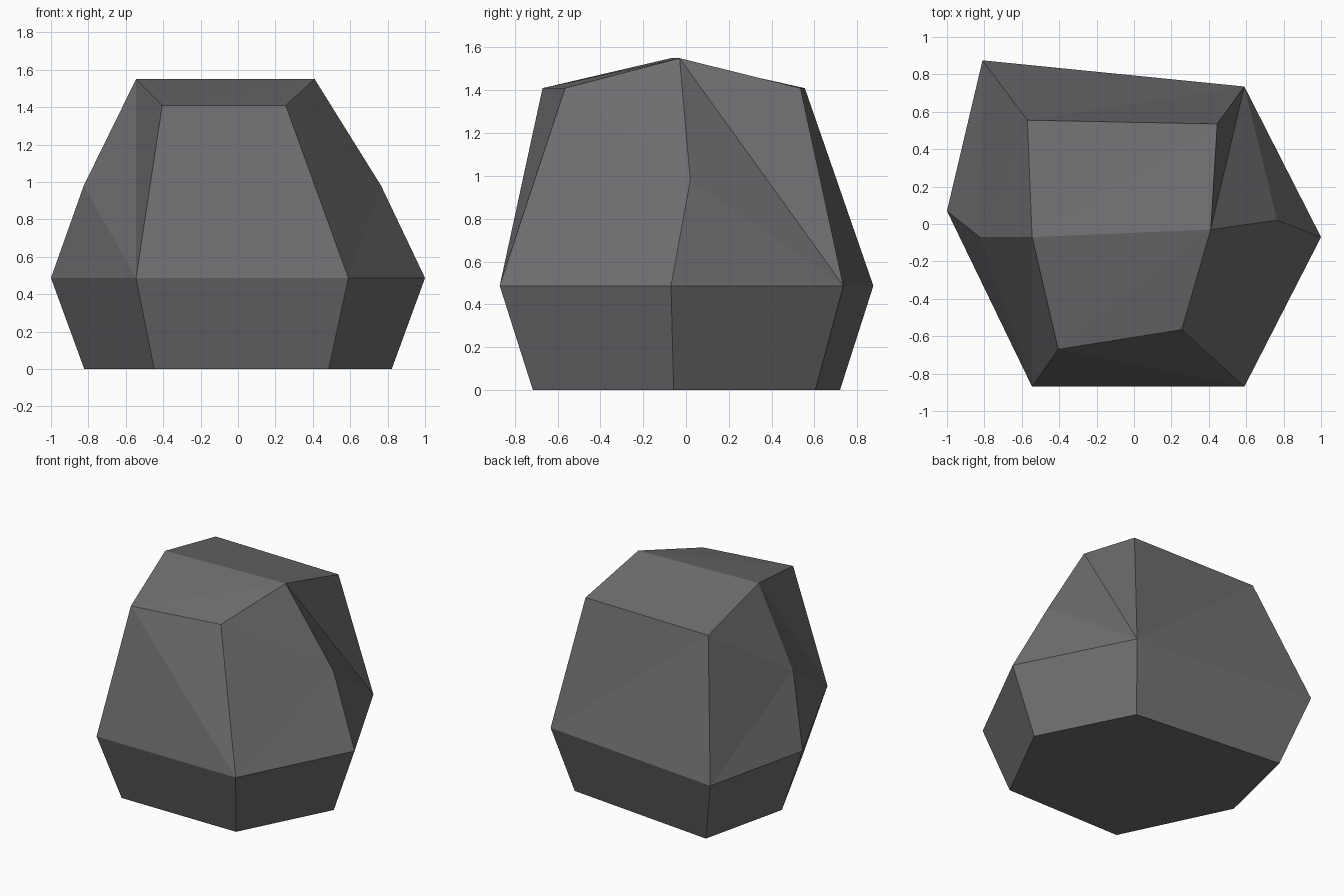
import bpy
import bmesh

if "Cube" in bpy.data.objects:
    bpy.data.objects.remove(bpy.data.objects["Cube"])

# Single dark stone colour
stone = bpy.data.materials.new("dark_stone_grey")
stone.diffuse_color = (0.16, 0.152, 0.16, 1)
stone.use_nodes = True
stone.node_tree.nodes["Principled BSDF"].inputs["Base Color"].default_value = stone.diffuse_color

bm = bmesh.new()


def ring(points, z, scale=1.0):
    return [bm.verts.new((x * scale, y * scale, z)) for x, y in points]


# Six-sided widest outline, and the same outline shrunk for the base
outline = [(-0.545, -0.87), (0.59, -0.87), (1.0, -0.07),
           (0.59, 0.735), (-0.81, 0.875), (-1.0, 0.07)]
base = ring(outline, 0.0, 0.822)
belt = ring(outline, 0.487)
fl, fr, r, br, bl, l = belt

# Side bulges, shoulder corners and the top ridge
bulge_l, bulge_r = ring([(-0.825, -0.07), (0.765, 0.02)], 0.98)
sfl, sfr, sbr, sbl = ring([(-0.405, -0.67), (0.255, -0.565),
                           (0.445, 0.535), (-0.57, 0.555)], 1.41)
ridge_l, ridge_r = ring([(-0.545, -0.07), (0.41, -0.03)], 1.55)

# Underside and lower skirt
bm.faces.new(base[::-1])
for i in range(6):
    j = (i + 1) % 6
    bm.faces.new((base[i], base[j], belt[j], belt[i]))

# Chiselled upper facets
facets = [
    (fl, fr, sfl), (fr, sfr, sfl),                                     # front
    (fr, r, bulge_r), (fr, bulge_r, sfr), (sfr, bulge_r, ridge_r),     # front right
    (r, br, bulge_r), (bulge_r, br, ridge_r), (ridge_r, br, sbr),      # back right
    (br, bl, sbl), (br, sbl, sbr),                                     # back
    (bl, l, bulge_l), (bl, bulge_l, sbl), (sbl, bulge_l, ridge_l),     # back left
    (l, fl, bulge_l), (bulge_l, fl, ridge_l), (ridge_l, fl, sfl),      # front left
    (sfl, sfr, ridge_r), (sfl, ridge_r, ridge_l),                      # top front
    (ridge_l, ridge_r, sbr), (ridge_l, sbr, sbl),                      # top back
]
for f in facets:
    bm.faces.new(f)

bmesh.ops.recalc_face_normals(bm, faces=bm.faces)
mesh = bpy.data.meshes.new("boulder")
bm.to_mesh(mesh)
bm.free()
mesh.materials.append(stone)
boulder = bpy.data.objects.new("boulder", mesh)
bpy.context.collection.objects.link(boulder)
